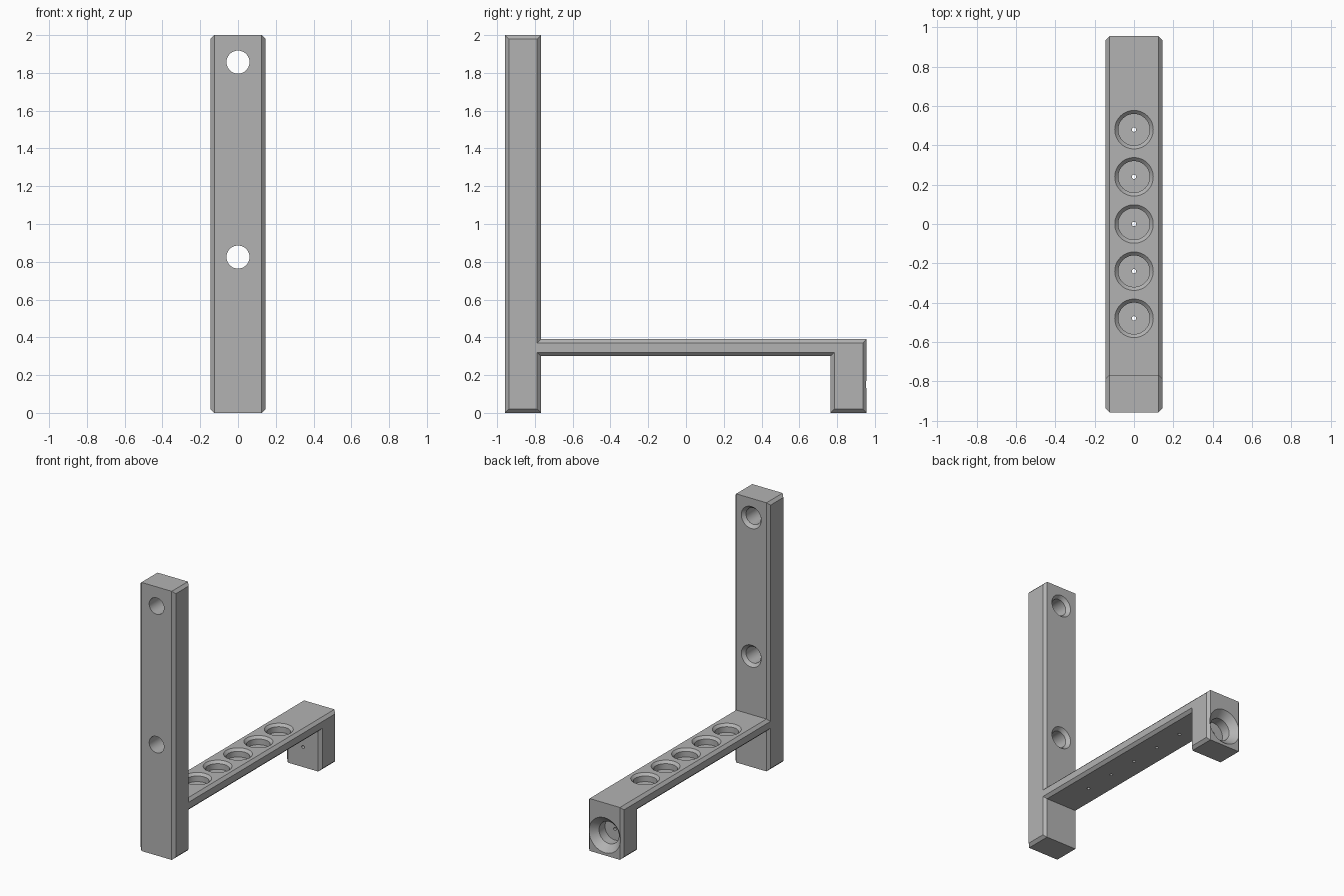
import bpy, bmesh, math
from mathutils import Matrix, Vector

cube = bpy.data.objects.get("Cube")
if cube:
    bpy.data.objects.remove(cube, do_unlink=True)

HALF_W, CHAMFER = 0.145, 0.02
FRONT, BACK = -0.958, 0.956
POST_BACK, FOOT_FRONT = -0.768, 0.765
SHELF_LOW, SHELF_TOP = 0.30, 0.39
EXTRA = 0.02

grey = bpy.data.materials.new("plain grey")
grey.use_nodes = True
colour = (0.45, 0.45, 0.45, 1)
grey.diffuse_color = colour
grey.node_tree.nodes["Principled BSDF"].inputs["Base Color"].default_value = colour


def link(name, bm):
    mesh = bpy.data.meshes.new(name)
    bmesh.ops.recalc_face_normals(bm, faces=bm.faces)
    bm.to_mesh(mesh)
    bm.free()
    obj = bpy.data.objects.new(name, mesh)
    bpy.context.collection.objects.link(obj)
    mesh.materials.append(grey)
    return obj


def add_bore(bm, steps, mouth, inward, segments=48):
    """Closed solid of revolution: steps are (radius, depth from the mouth)."""
    turn = Vector((0, 0, 1)).rotation_difference(Vector(inward)).to_matrix().to_4x4()
    place = Matrix.Translation(mouth) @ turn
    rings = []
    for radius, depth in steps:
        rings.append([bm.verts.new(place @ Vector((
            radius * math.cos(math.tau * i / segments),
            radius * math.sin(math.tau * i / segments), depth)))
            for i in range(segments)])
    for a, b in zip(rings, rings[1:]):
        for i in range(segments):
            j = (i + 1) % segments
            bm.faces.new((a[i], a[j], b[j], b[i]))
    bm.faces.new(rings[0][::-1])
    bm.faces.new(rings[-1])


# Bracket body: side profile extruded across, with chamfered side outlines
outline = [(FRONT, 0), (POST_BACK, 0), (POST_BACK, SHELF_LOW), (FOOT_FRONT, SHELF_LOW),
           (FOOT_FRONT, 0), (BACK, 0), (BACK, SHELF_TOP), (POST_BACK, SHELF_TOP),
           (POST_BACK, 2), (FRONT, 2)]
bm = bmesh.new()
inner = HALF_W - CHAMFER
left = bm.faces.new([bm.verts.new((inner, y, z)) for y, z in outline])
right = bm.faces.new([bm.verts.new((-inner, y, z)) for y, z in outline][::-1])
a, b = list(left.verts), list(right.verts)[::-1]
for i in range(len(a)):
    j = (i + 1) % len(a)
    bm.faces.new((a[j], a[i], b[i], b[j]))
bmesh.ops.recalc_face_normals(bm, faces=bm.faces)
for cap in (left, right):
    bmesh.ops.inset_region(bm, faces=[cap], thickness=CHAMFER, depth=CHAMFER,
                           use_even_offset=True, use_boundary=True)
body = link("bracket_body", bm)

# Bores
bm = bmesh.new()
post_depth = POST_BACK - FRONT
for z in (0.825, 1.857):  # countersunk screw holes in the post
    add_bore(bm, [(0.082, -EXTRA), (0.082, 0), (0.061, 0.025), (0.061, post_depth + EXTRA)],
             (0, POST_BACK, z), (0, -1, 0))
shelf_depth = SHELF_TOP - SHELF_LOW
for i in range(-2, 3):  # round pockets along the shelf, each with a pinhole
    add_bore(bm, [(0.098, -EXTRA), (0.098, 0), (0.08, 0.018), (0.08, 0.06),
                  (0.011, 0.06), (0.011, shelf_depth + EXTRA)],
             (0, i * 0.24, SHELF_TOP), (0, 0, -1))
foot_depth = BACK - FOOT_FRONT
add_bore(bm, [(0.13, -EXTRA), (0.13, 0), (0.082, 0.05), (0.082, 0.12),  # foot socket
              (0.011, 0.12), (0.011, foot_depth + EXTRA)],
         (0, BACK, 0.15), (0, -1, 0))
cutter = link("bore_cutter", bm)
cutter.hide_render = True

# Cut the bores and keep the finished mesh
cut = body.modifiers.new("bores", 'BOOLEAN')
cut.operation = 'DIFFERENCE'
cut.solver = 'EXACT'
cut.object = cutter
bpy.ops.object.select_all(action='DESELECT')
bpy.context.view_layer.objects.active = body
body.select_set(True)
bpy.ops.object.modifier_apply(modifier=cut.name)
bpy.data.objects.remove(cutter, do_unlink=True)
bpy.ops.object.shade_smooth_by_angle(angle=math.radians(30))
